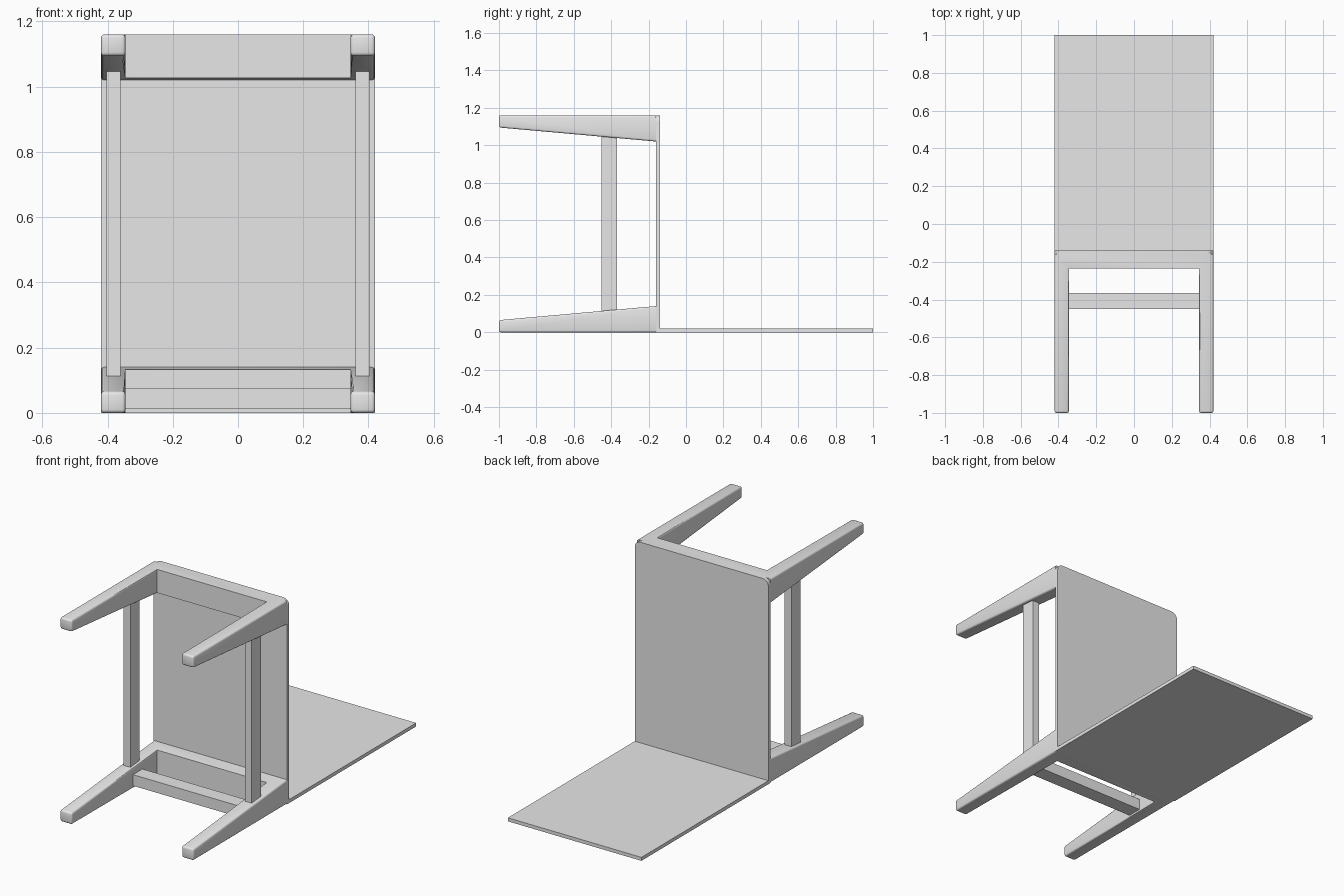
import bpy, bmesh

cube = bpy.data.objects.get("Cube")
if cube:
    bpy.data.objects.remove(cube, do_unlink=True)

grey = bpy.data.materials.new("plain_grey")
grey.use_nodes = True
colour = (0.8, 0.8, 0.8, 1)
grey.diffuse_color = colour
grey.node_tree.nodes["Principled BSDF"].inputs["Base Color"].default_value = colour

HALF = 0.42       # half width
INNER = 0.345     # inner side of the legs
TIP = -1.0        # leg ends
JOIN = -0.16      # where the legs meet the seat panel
BACK = -0.14      # rear face of the seat panel
HEIGHT = 1.16


def finish(name, bm, bevel=0.0, pick=lambda e: True, segments=3):
    bmesh.ops.recalc_face_normals(bm, faces=bm.faces)
    if bevel:
        edges = [e for e in bm.edges if pick(e)]
        bmesh.ops.bevel(bm, geom=edges, offset=bevel, segments=segments,
                        profile=0.5, affect='EDGES', clamp_overlap=True)
    mesh = bpy.data.meshes.new(name)
    bm.to_mesh(mesh)
    bm.free()
    mesh.materials.append(grey)
    obj = bpy.data.objects.new(name, mesh)
    bpy.context.collection.objects.link(obj)
    bpy.ops.object.select_all(action='DESELECT')
    obj.select_set(True)
    bpy.context.view_layer.objects.active = obj
    bpy.ops.object.shade_smooth_by_angle(angle=0.6)
    return obj


def box(name, lo, hi, **kw):
    bm = bmesh.new()
    bmesh.ops.create_cube(bm, size=1)
    for v in bm.verts:
        v.co = [(a + b) / 2 + c * (b - a) for a, b, c in zip(lo, hi, v.co)]
    return finish(name, bm, **kw)


def leg_frame(name, flip):
    """Two tapered legs joined by a rail, as one U-shaped solid."""
    rail = -0.235
    outline = [(-HALF, JOIN), (-HALF, TIP), (-INNER, TIP), (-INNER, rail),
               (INNER, rail), (INNER, TIP), (HALF, TIP), (HALF, JOIN)]
    bm = bmesh.new()
    face = bm.faces.new([bm.verts.new((x, y, 0)) for x, y in outline])
    top = bmesh.ops.extrude_face_region(bm, geom=[face])["geom"]
    for v in top:
        if isinstance(v, bmesh.types.BMVert):
            v.co.z = 0.065 + 0.075 * (v.co.y - TIP) / (JOIN - TIP)
    if flip:
        for v in bm.verts:
            v.co.z = HEIGHT - v.co.z

    # Round the leg edges, keep the rail and the joint to the seat crisp
    def on_leg(e):
        ys = [v.co.y for v in e.verts]
        return min(ys) < rail - 0.01
    return finish(name, bm, bevel=0.01, pick=on_leg)


leg_frame("rear_legs_and_rail", False)
leg_frame("front_legs_and_rail", True)

# Seat panel with rounded front corners
box("seat", (-HALF, JOIN, 0), (HALF, BACK, HEIGHT), bevel=0.035, segments=5,
    pick=lambda e: all(v.co.z > 1 for v in e.verts)
    and abs(e.verts[0].co.x - e.verts[1].co.x) < 0.001)

# Backrest panel
box("backrest", (-HALF, BACK, 0), (HALF, 1.0, 0.02))

# Bars between the legs
for side, s in (("left", 1), ("right", -1)):
    x1, x2 = sorted((s * 0.36, s * 0.403))
    box(side + "_stretcher", (x1, -0.453, 0.1), (x2, -0.37, 1.06))
box("rear_stretcher", (-0.35, -0.45, 0.012), (0.35, -0.365, 0.075))
